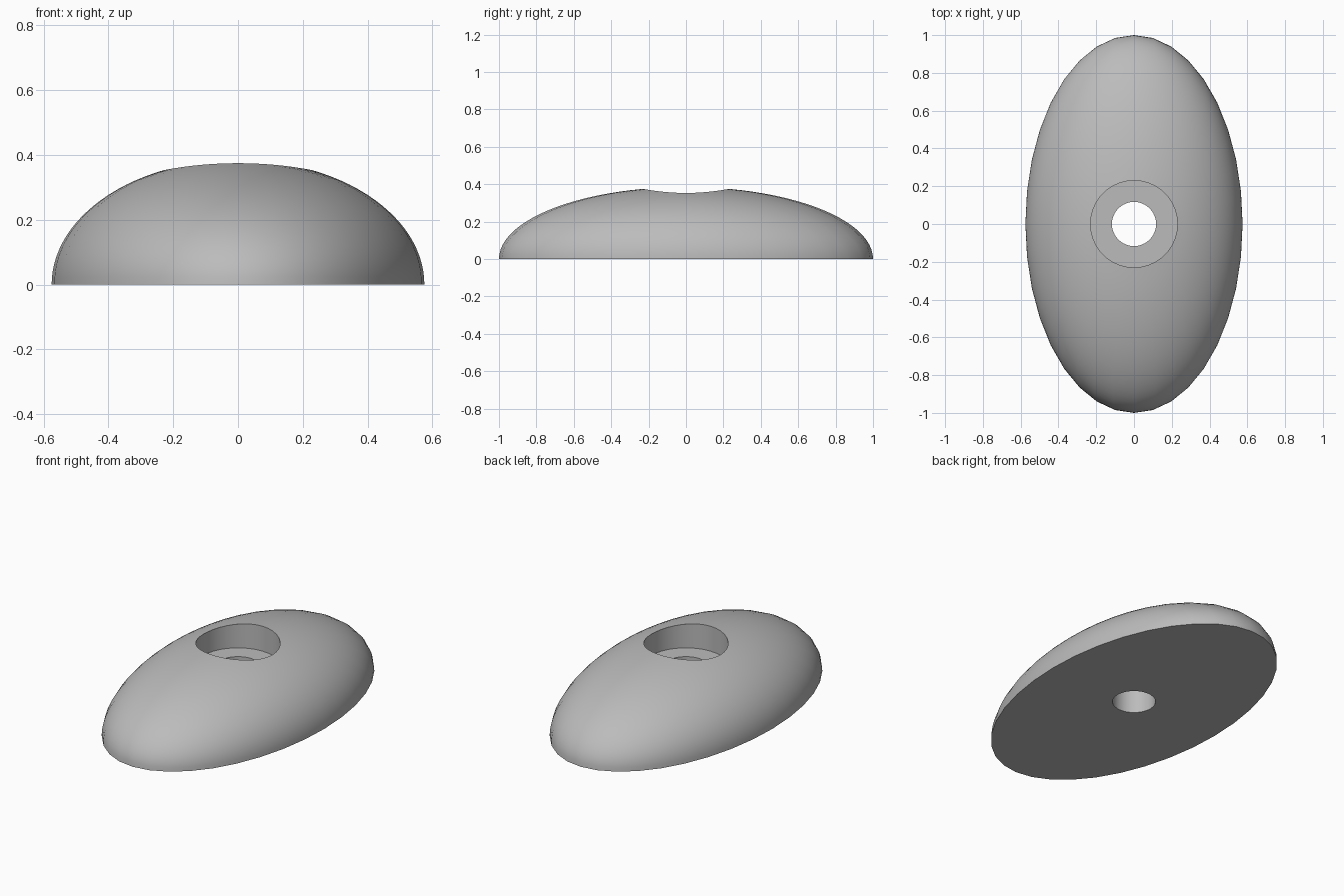
import bpy, bmesh
from math import sin, cos, asin, atan2, hypot, pi

if "Cube" in bpy.data.objects:
    bpy.data.objects.remove(bpy.data.objects["Cube"])

SEGMENTS, DOME_STEPS = 36, 20
HALF_X, HALF_Y, HEIGHT = 0.575, 1.0, 0.385
BORE, HOLE, FLOOR = 0.23, 0.117, 0.225

grey = bpy.data.materials.new("plain grey")
grey.use_nodes = True
colour = (0.5, 0.5, 0.5, 1)
grey.diffuse_color = colour
grey.node_tree.nodes["Principled BSDF"].inputs["Base Color"].default_value = colour

angles = [2 * pi * i / SEGMENTS for i in range(SEGMENTS)]


def circle(radius, z):
    return [(radius * cos(a), radius * sin(a), z) for a in angles]


def dome_ring(t):
    """Ring on the half ellipsoid, from the round bore rim (t=0) to the base edge (t=1)."""
    ring = []
    for a in angles:
        u, v = BORE * cos(a) / HALF_X, BORE * sin(a) / HALF_Y
        tilt = asin(hypot(u, v))
        tilt += (pi / 2 - tilt) * t
        start = atan2(v, u)
        turn = (a - start + pi) % (2 * pi) - pi
        heading = start + turn * t
        ring.append((HALF_X * sin(tilt) * cos(heading),
                     HALF_Y * sin(tilt) * sin(heading),
                     HEIGHT * cos(tilt)))
    return ring


# Rings run up the through hole, across the bore floor, up its wall and down the dome
rings = [circle(HOLE, 0), circle(HOLE, FLOOR), circle(BORE, FLOOR)]
rings += [dome_ring(i / DOME_STEPS) for i in range(DOME_STEPS + 1)]

# Skin the rings; the last band closes the flat underside
bm = bmesh.new()
loops = [[bm.verts.new(p) for p in ring] for ring in rings]
for lower, upper in zip(loops, loops[1:] + loops[:1]):
    for i in range(SEGMENTS):
        j = (i + 1) % SEGMENTS
        bm.faces.new((lower[i], lower[j], upper[j], upper[i]))
bmesh.ops.recalc_face_normals(bm, faces=bm.faces)

mesh = bpy.data.meshes.new("oval_knob")
bm.to_mesh(mesh)
bm.free()
mesh.materials.append(grey)
knob = bpy.data.objects.new("oval_knob", mesh)
bpy.context.collection.objects.link(knob)

# Smooth dome with crisp rims
bpy.context.view_layer.objects.active = knob
knob.select_set(True)
bpy.ops.object.shade_smooth_by_angle(angle=pi / 6)
